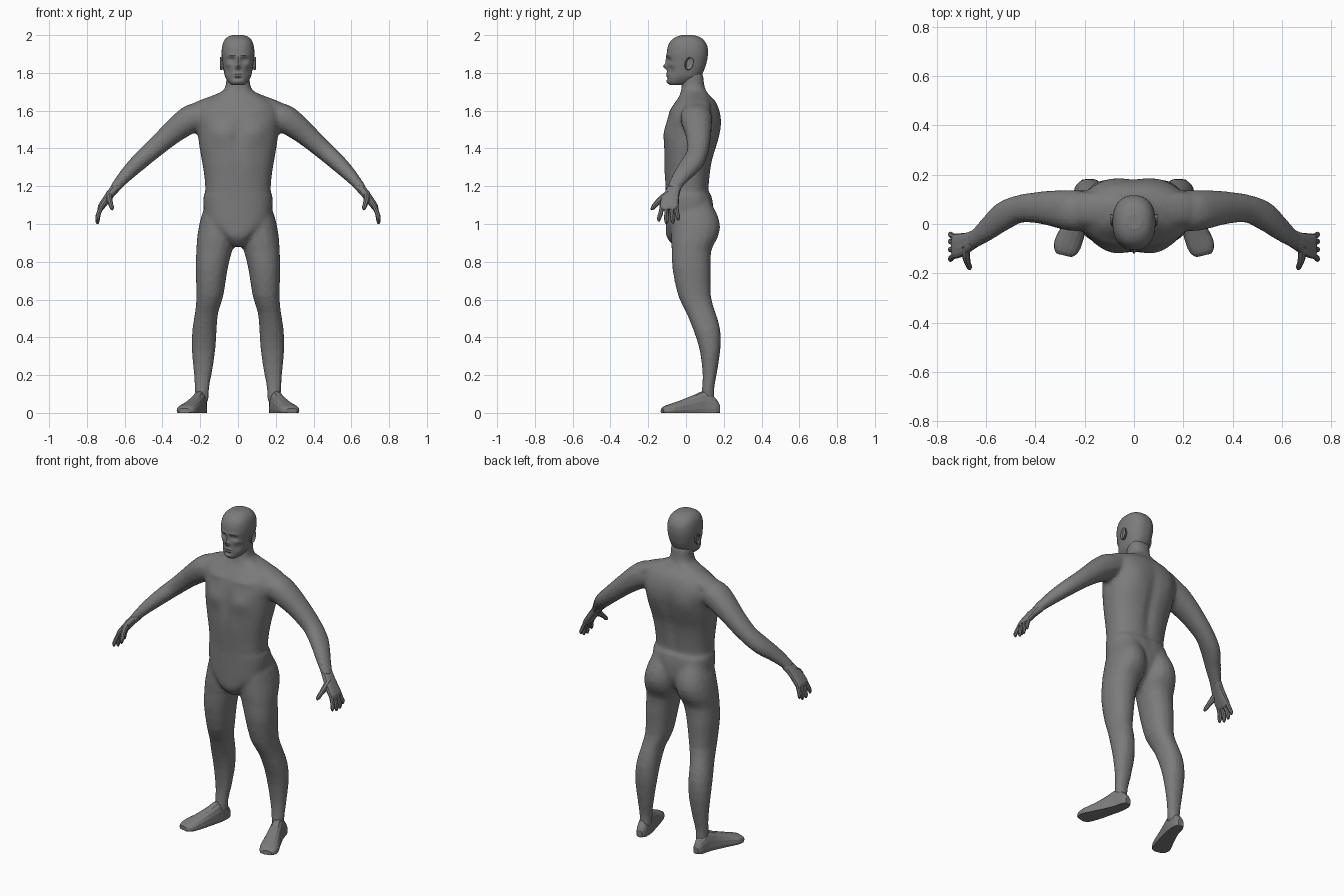
import bpy, bmesh
from math import sin, cos, pi, exp
from mathutils import Vector

skin = bpy.data.materials.new("dark_grey")
skin.diffuse_color = (.2, .2, .2, 1)


def add_object(name, bm):
    me = bpy.data.meshes.new(name)
    bm.to_mesh(me)
    bm.free()
    me.materials.append(skin)
    ob = bpy.data.objects.new(name, me)
    bpy.context.collection.objects.link(ob)
    return ob


def smooth_sections(secs, steps):
    # Catmull-Rom resampling of (x, y, z, a, b) sections
    out = []
    for i in range(len(secs) - 1):
        p0, p1 = secs[max(i - 1, 0)], secs[i]
        p2, p3 = secs[i + 1], secs[min(i + 2, len(secs) - 1)]
        for k in range(steps):
            t = k / steps
            out.append([0.5 * (2 * b + (c - a) * t + (2 * a - 5 * b + 4 * c - d) * t * t
                               + (3 * b - a - 3 * c + d) * t ** 3)
                        for a, b, c, d in zip(p0, p1, p2, p3)])
    return out + [list(secs[-1])]


def loft(name, secs, sides=16, steps=2, n=2.0, ref=(0, 1, 0), axis=None, bumps=(), mirror=False):
    # a = radius along ref, b = radius across it; bumps push the front (-1) or back (+1) outward
    secs = smooth_sections(secs, steps)
    bm = bmesh.new()
    rings = []
    for i, (x, y, z, a, b) in enumerate(secs):
        c = Vector((x, y, z))
        nxt, prv = secs[min(i + 1, len(secs) - 1)], secs[max(i - 1, 0)]
        t = Vector(axis) if axis else (Vector(nxt[:3]) - Vector(prv[:3])).normalized()
        r = Vector(ref)
        u = (r - t * r.dot(t)).normalized()
        v = t.cross(u)
        ring = []
        for k in range(sides):
            co, si = cos(2 * pi * k / sides), sin(2 * pi * k / sides)
            pu = abs(co) ** (2 / n) * (1 if co > 0 else -1)
            pv = abs(si) ** (2 / n) * (1 if si > 0 else -1)
            p = c + u * a * pu + v * b * pv
            for bx, bz, sx, sz, d, side in bumps:
                w = max(0, co * side)
                g = exp(-((abs(p.x) - bx) / sx) ** 2 - ((p.z - bz) / sz) ** 2)
                p.y += side * d * g * w ** 0.5
            p.z = max(p.z, 0)
            ring.append(bm.verts.new(p))
        rings.append(ring)
    for r0, r1 in zip(rings, rings[1:]):
        for k in range(sides):
            j = (k + 1) % sides
            bm.faces.new((r0[k], r0[j], r1[j], r1[k]))
    bm.faces.new(rings[0])
    bm.faces.new(rings[-1])
    bmesh.ops.recalc_face_normals(bm, faces=bm.faces)
    ob = add_object(name, bm)
    if mirror:
        m = ob.modifiers.new("Mirror", 'MIRROR')
        m.use_mirror_merge = False
    return ob


def fuse(name, parts, voxel, rounds):
    # melt overlapping parts into one skin
    dg = bpy.context.evaluated_depsgraph_get()
    bm = bmesh.new()
    for p in parts:
        bm.from_mesh(p.evaluated_get(dg).to_mesh())
    for p in parts:
        bpy.data.objects.remove(p)
    ob = add_object(name, bm)
    r = ob.modifiers.new("Remesh", 'REMESH')
    r.mode, r.voxel_size = 'VOXEL', voxel
    s = ob.modifiers.new("Smooth", 'SMOOTH')
    s.factor, s.iterations = .5, rounds
    return ob


def upright(rows):
    # (z, x outer, x inner, y front, y back) to sections
    return [((o + i) / 2, (f + b) / 2, z, (b - f) / 2, (o - i) / 2) for z, o, i, f, b in rows]


def centred(rows):
    return upright([(z, w, -w, f, b) for z, w, f, b in rows])


# torso with pelvis and neck
torso = loft("torso", centred([
    (.88, .03, -.06, .04), (.93, .085, -.103, .10), (1.0, .165, -.107, .14),
    (1.08, .182, -.107, .147), (1.15, .182, -.107, .137), (1.17, .173, -.107, .122),
    (1.25, .178, -.11, .128), (1.34, .192, -.114, .142), (1.42, .206, -.115, .165),
    (1.5, .215, -.108, .182), (1.56, .225, -.098, .185), (1.61, .215, -.08, .175),
    (1.652, .175, -.052, .155), (1.685, .115, -.032, .122), (1.72, .068, -.024, .10),
    (1.80, .062, -.02, .09)]),
    sides=36, steps=3, n=2.4, axis=(0, 0, 1), bumps=[
        (.09, 1.48, .065, .05, .016, -1),   # chest muscles
        (.0, 1.47, .018, .09, -.008, -1),   # breastbone
        (.10, 1.60, .06, .012, .010, -1),   # collarbones
        (.05, 1.30, .03, .09, .005, -1),    # belly
        (.0, 1.35, .03, .2, -.014, 1),      # spine groove
        (.12, 1.50, .06, .08, .010, 1)])    # shoulder blades

# legs
leg = loft("leg", upright([
    (1.14, .165, .03, -.05, .125), (1.10, .174, .018, -.06, .14), (1.04, .195, .010, -.075, .17),
    (.98, .209, .007, -.078, .181), (.92, .218, .010, -.08, .165), (.86, .221, .03, -.076, .134),
    (.76, .225, .055, -.072, .132), (.62, .22, .077, -.042, .132), (.53, .228, .105, .001, .157),
    (.44, .242, .113, .038, .182), (.33, .245, .12, .073, .182), (.20, .233, .14, .088, .162),
    (.12, .229, .154, .083, .149), (.05, .224, .156, .078, .152)]),
    sides=18, steps=2, n=2.2, axis=(0, 0, 1), mirror=True)

# arms
arm = loft("arm", [
    (.15, .056, 1.58, .076, .06), (.235, .054, 1.563, .084, .075), (.30, .06, 1.522, .078, .069),
    (.37, .066, 1.465, .067, .059), (.46, .062, 1.385, .057, .050), (.53, .032, 1.322, .059, .045),
    (.59, -.018, 1.262, .048, .037), (.64, -.057, 1.205, .038, .028), (.658, -.067, 1.18, .036, .026)],
    sides=16, steps=3, n=2.2, mirror=True)

# slope from neck to shoulder
slope = loft("shoulder_slope", [
    (.02, .065, 1.70, .045, .03), (.07, .062, 1.672, .06, .033), (.13, .06, 1.645, .068, .035),
    (.20, .06, 1.612, .072, .042), (.27, .06, 1.57, .06, .042)], sides=14, mirror=True)

# neck tendons
tendon = loft("neck_tendon", [(.05, .025, 1.77, .014, .012), (.042, -.004, 1.71, .016, .013),
                              (.018, -.04, 1.64, .016, .012)],
              sides=8, steps=2, mirror=True)

fuse("body", [torso, leg, arm, slope, tendon], .012, 5)

# feet, soles flattened on the ground
loft("foot", [
    (.192, .179, .02, .022, .018), (.194, .155, .02, .06, .031), (.202, .10, .02, .098, .037),
    (.220, .045, .02, .075, .042), (.246, -.025, .015, .052, .050), (.269, -.08, .012, .036, .055),
    (.28, -.112, .01, .026, .046), (.284, -.127, .01, .014, .03)],
    sides=16, steps=2, n=2.4, ref=(0, 0, 1), mirror=True)

# palms
loft("palm", [
    (.64, -.056, 1.20, .034, .025), (.67, -.072, 1.165, .039, .023), (.70, -.085, 1.125, .048, .021),
    (.725, -.09, 1.09, .050, .018), (.732, -.09, 1.075, .043, .011)],
    sides=14, steps=2, n=2.5, mirror=True)

# fingers
for nm, y0, y1, z1 in (("little_finger", -.053, -.042, 1.02), ("ring_finger", -.078, -.07, 1.003),
                       ("middle_finger", -.102, -.104, 1.0), ("index_finger", -.126, -.143, 1.014)):
    loft(nm, [(.722, y0, 1.095, .012, .013), (.738, (y0 + y1) / 2, 1.055, .012, .012),
              (.744, y1, z1 + .015, .011, .011), (.743, y1, z1, .005, .005)],
         sides=8, steps=2, mirror=True)

# thumbs
loft("thumb", [(.682, -.085, 1.16, .018, .022), (.682, -.125, 1.135, .017, .02),
               (.675, -.157, 1.108, .013, .014), (.668, -.174, 1.087, .012, .012),
               (.665, -.184, 1.076, .005, .005)],
     sides=8, steps=2, ref=(1, 0, 0), mirror=True)

# head with sculpted face
loft("head", centred([
    (1.735, .032, -.085, -.01), (1.75, .050, -.097, .03), (1.78, .068, -.099, .075),
    (1.82, .077, -.099, .098), (1.86, .083, -.099, .11), (1.90, .087, -.102, .116),
    (1.94, .084, -.096, .113), (1.97, .074, -.08, .097), (1.99, .055, -.053, .072),
    (2.0, .03, -.02, .038)]),
    sides=64, steps=5, n=2.35, axis=(0, 0, 1), bumps=[
        (.0, 1.833, .013, .013, .021, -1),    # nose tip
        (.0, 1.86, .011, .022, .010, -1),     # nose bridge
        (.035, 1.868, .017, .012, -.013, -1),  # eye sockets
        (.035, 1.867, .009, .006, .005, -1),  # eyeballs
        (.03, 1.892, .025, .008, .005, -1),   # brow
        (.0, 1.797, .024, .005, .007, -1),    # upper lip
        (.0, 1.783, .020, .005, .006, -1),    # lower lip
        (.0, 1.77, .02, .006, -.004, -1),     # lip crease
        (.0, 1.754, .02, .011, .006, -1),     # chin
        (.055, 1.81, .018, .025, -.010, -1),  # cheek hollows
        (.055, 1.842, .014, .010, .005, -1)])  # cheekbones

# ears, dished on the outside
loft("ear", [(.072, .012, 1.848, .028, .016), (.09, .016, 1.85, .036, .023),
             (.095, .018, 1.851, .034, .021), (.087, .014, 1.852, .022, .011)],
     sides=14, steps=1, ref=(0, .25, 1), axis=(1, 0, 0), mirror=True)
